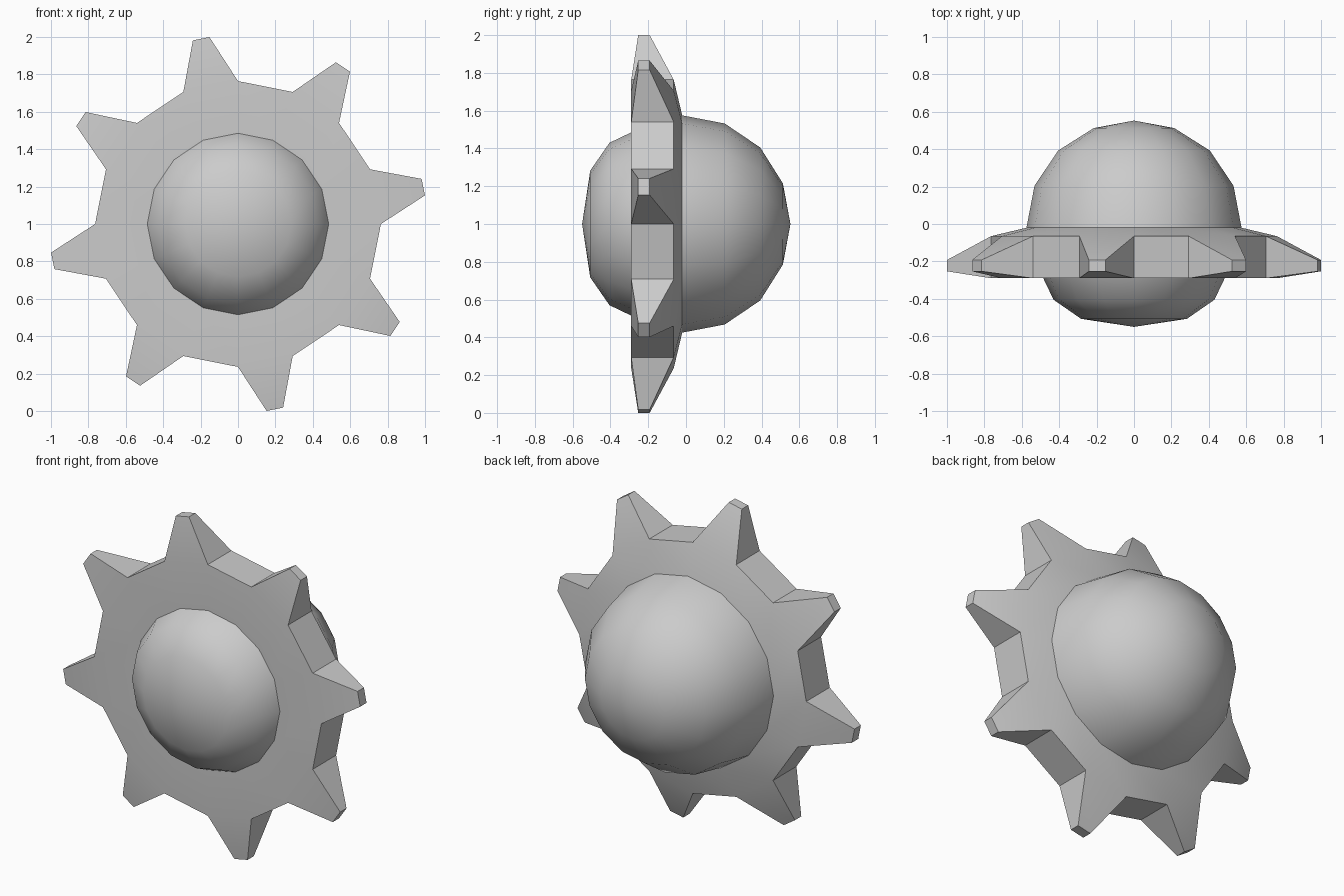
import bpy, bmesh, math
from mathutils import Vector

if "Cube" in bpy.data.objects:
    bpy.data.objects.remove(bpy.data.objects["Cube"])

N = 16          # sides around the y axis
CZ = 1.0        # height of the axis
STEP = 2 * math.pi / N


def polar(r, a, y, side=0.0):
    """Point at radius r and angle a around the axis, shifted sideways."""
    return Vector((r * math.cos(a) - side * math.sin(a), y,
                   CZ + r * math.sin(a) + side * math.cos(a)))


def ring(bm, r, y):
    if r == 0:
        return [bm.verts.new((0, y, CZ))] * N
    return [bm.verts.new(polar(r, k * STEP, y)) for k in range(N)]


def bridge(bm, a, b, only=range(N)):
    for k in only:
        j = (k + 1) % N
        bm.faces.new(list(dict.fromkeys((a[k], a[j], b[j], b[k]))))


def finish(bm, name):
    bmesh.ops.recalc_face_normals(bm, faces=bm.faces)
    mesh = bpy.data.meshes.new(name)
    bm.to_mesh(mesh)
    bm.free()
    ob = bpy.data.objects.new(name, mesh)
    bpy.context.collection.objects.link(ob)
    bpy.ops.object.select_all(action='DESELECT')
    ob.select_set(True)
    bpy.context.view_layer.objects.active = ob
    bpy.ops.object.shade_smooth_by_angle(angle=math.radians(36))


def dome(name, profile):
    bm = bmesh.new()
    rings = [ring(bm, r, y) for r, y in profile]
    for a, b in zip(rings, rings[1:]):
        bridge(bm, a, b)
    finish(bm, name)


# Domes on both sides of the wheel: (radius, y)
dome("front_dome", [(0, -0.55), (0.283, -0.507), (0.43, -0.405), (0.485, -0.29)])
dome("rear_dome", [(0, 0.553), (0.215, 0.513), (0.405, 0.393),
                   (0.532, 0.205), (0.575, -0.02)])

# Toothed wheel: flat front, shallow conical back
bm = bmesh.new()
front_in, front_out = ring(bm, 0.485, -0.29), ring(bm, 0.764, -0.29)
back_out, back_in = ring(bm, 0.764, -0.065), ring(bm, 0.575, -0.02)
bridge(bm, front_in, front_out)
bridge(bm, back_out, back_in)
bridge(bm, front_out, back_out, range(1, N, 2))     # valley floors

# Tapered teeth on every other segment
for k in range(0, N, 2):
    j = (k + 1) % N
    a = (k + 0.5) * STEP
    base = [front_out[k], front_out[j], back_out[j], back_out[k]]
    tip = [bm.verts.new(polar(1.01, a, y, s)) for y, s in
           ((-0.253, -0.045), (-0.253, 0.045), (-0.192, 0.045), (-0.192, -0.045))]
    for i in range(4):
        n = (i + 1) % 4
        bm.faces.new((base[i], base[n], tip[n], tip[i]))
    bm.faces.new(tip)
finish(bm, "toothed_wheel")
